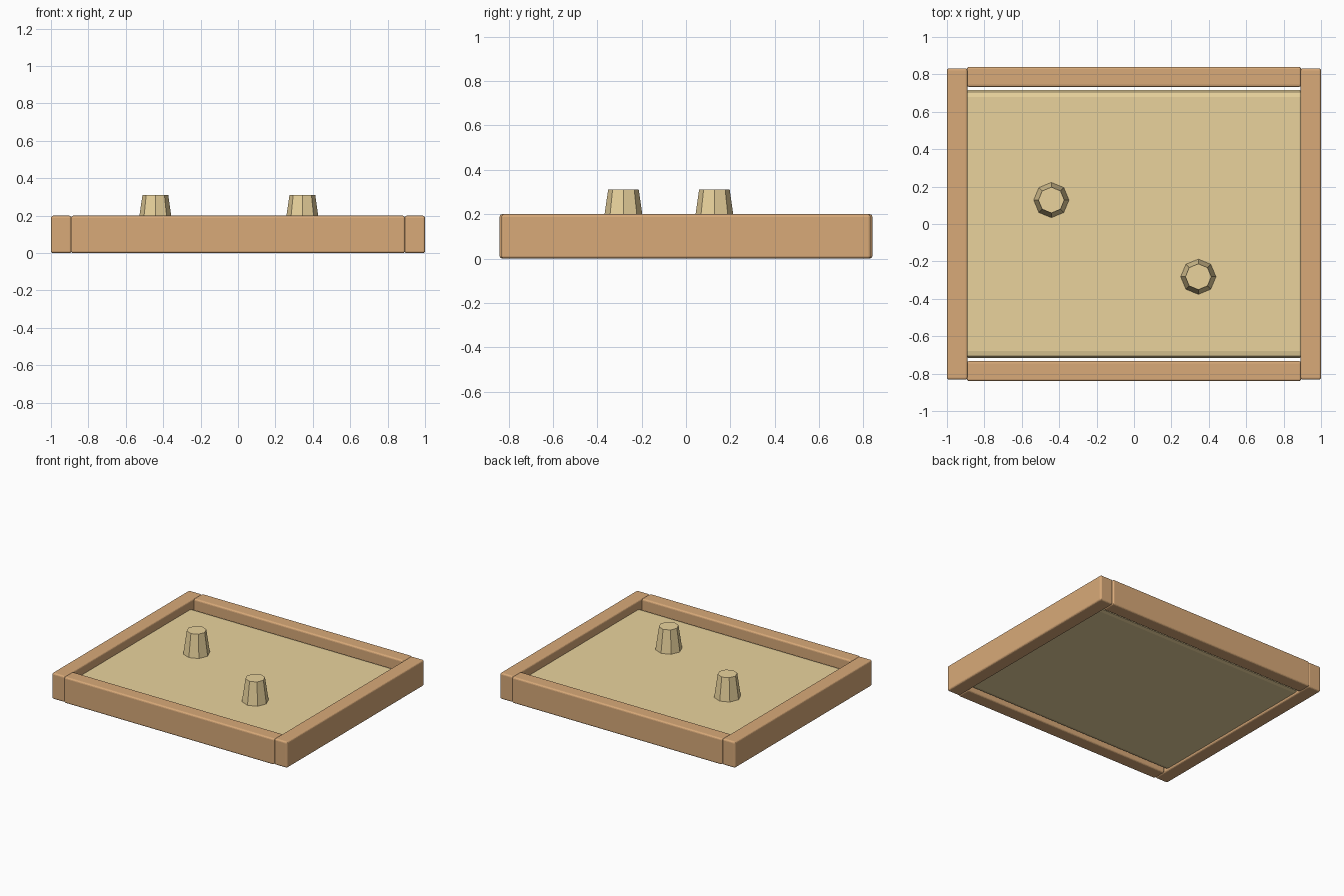
import bpy, bmesh, math

if "Cube" in bpy.data.objects:
    bpy.data.objects.remove(bpy.data.objects["Cube"])


def material(name, color):
    mat = bpy.data.materials.new(name)
    mat.diffuse_color = (*color, 1)
    mat.use_nodes = True
    mat.node_tree.nodes["Principled BSDF"].inputs["Base Color"].default_value = mat.diffuse_color
    return mat


wood = material("frame_wood", (0.69, 0.40, 0.19))
tan = material("panel_tan", (0.82, 0.65, 0.335))


def add_object(name, bm, mat):
    bmesh.ops.recalc_face_normals(bm, faces=bm.faces)
    mesh = bpy.data.meshes.new(name)
    bm.to_mesh(mesh)
    bm.free()
    mesh.materials.append(mat)
    obj = bpy.data.objects.new(name, mesh)
    bpy.context.collection.objects.link(obj)
    return obj


def soft_box(name, center, size, bevel, mat, segments=2, stretch_y=1):
    """Box with rounded edges; stretch_y widens the rounding along y."""
    bm = bmesh.new()
    bmesh.ops.create_cube(bm, size=1)
    bmesh.ops.scale(bm, vec=(size[0], size[1] / stretch_y, size[2]), verts=bm.verts)
    bmesh.ops.bevel(bm, geom=bm.edges[:], offset=bevel, segments=segments,
                    profile=0.5, affect='EDGES')
    bmesh.ops.scale(bm, vec=(1, stretch_y, 1), verts=bm.verts)
    bmesh.ops.translate(bm, vec=center, verts=bm.verts)
    return add_object(name, bm, mat)


# Frame: two side rails, with front and back rails fitted between them
for name, s in (("left_rail", -1), ("right_rail", 1)):
    soft_box(name, (s * 0.945, 0, 0.1), (0.11, 1.665, 0.2), 0.012, wood, 3)
for name, s in (("front_rail", -1), ("back_rail", 1)):
    soft_box(name, (0, s * 0.7865, 0.1), (1.786, 0.107, 0.2), 0.012, wood, 3)

# Panel: recessed board, its ends tucked into the side rails
soft_box("panel", (0, 0, 0.075), (1.814, 1.434, 0.12), 0.021, tan, 2, 1.75)

# Pegs: tapered eight-sided posts standing on the panel
for name, x, y in (("left_peg", -0.442, 0.128), ("right_peg", 0.344, -0.282)):
    bm = bmesh.new()
    bmesh.ops.create_cone(bm, cap_ends=True, segments=8, radius1=0.095, radius2=0.069, depth=0.18)
    # keep a corner of the octagon pointing along x
    corner = max(bm.verts, key=lambda v: v.co.x)
    turn = math.atan2(corner.co.y, corner.co.x)
    for v in bm.verts:
        r, a = math.hypot(v.co.x, v.co.y), math.atan2(v.co.y, v.co.x) - turn
        v.co = (x + r * math.cos(a), y + r * math.sin(a), v.co.z + 0.22)
    add_object(name, bm, tan)
